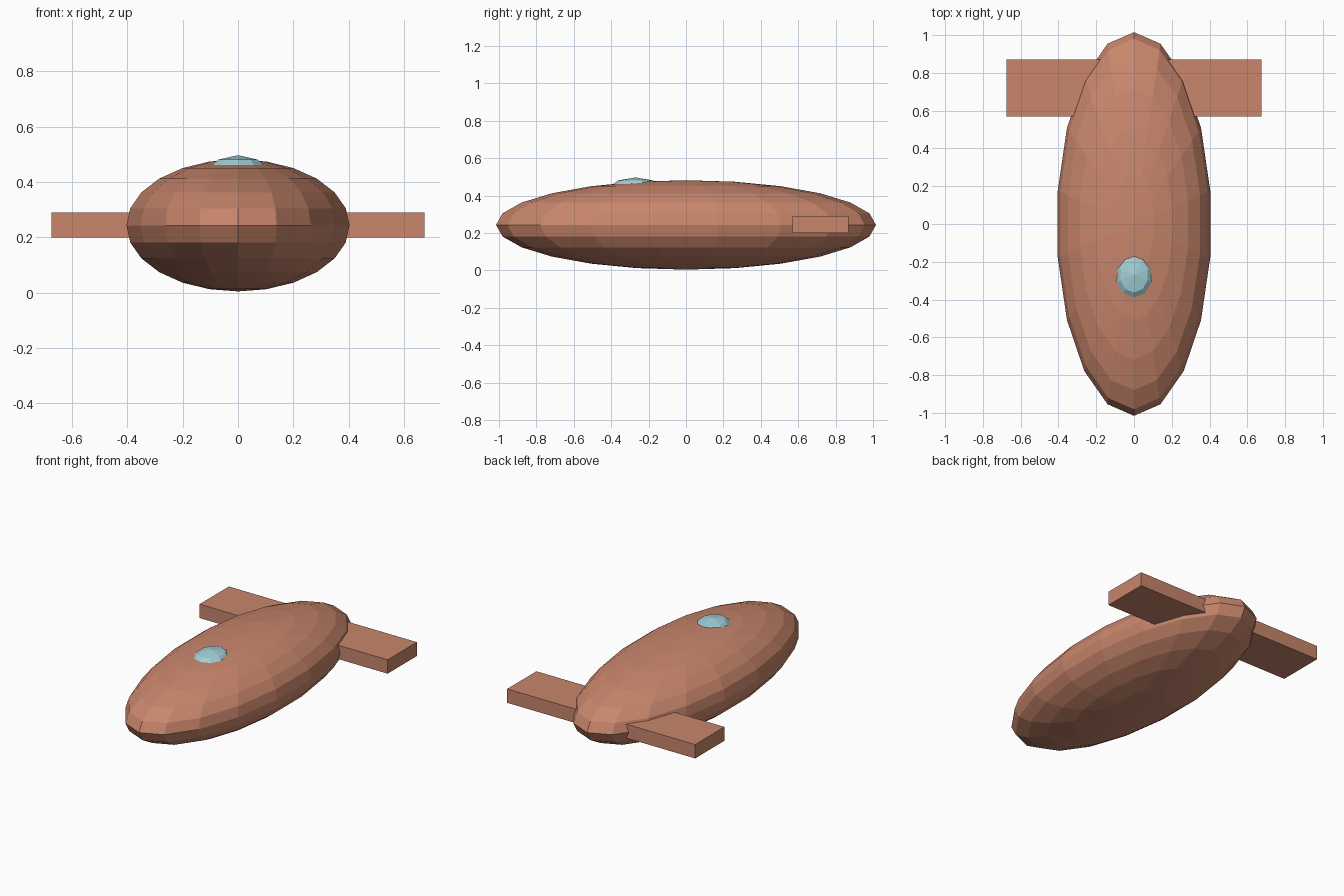
import bpy

cube = bpy.data.objects.get("Cube")
if cube:
    bpy.data.objects.remove(cube, do_unlink=True)


def material(name, rgb):
    mat = bpy.data.materials.new(name)
    mat.use_nodes = True
    mat.diffuse_color = (*rgb, 1)
    mat.node_tree.nodes["Principled BSDF"].inputs["Base Color"].default_value = (*rgb, 1)
    return mat


def finish(name, scale, mat):
    obj = bpy.context.object
    obj.name = name
    obj.scale = scale
    bpy.ops.object.transform_apply(location=False, rotation=False, scale=True)
    obj.data.materials.append(mat)
    return obj


def ellipsoid(name, segments, rings, centre, radii, mat):
    bpy.ops.mesh.primitive_uv_sphere_add(
        segments=segments, ring_count=rings, radius=1, location=centre)
    return finish(name, radii, mat)


def box(name, centre, size, mat):
    bpy.ops.mesh.primitive_cube_add(size=1, location=centre)
    return finish(name, size, mat)


terracotta = material("terracotta", (0.58, 0.24, 0.15))
pale_blue = material("pale blue", (0.36, 0.62, 0.68))

# Faceted hull, with a flat facet at the nose and tail
hull = ellipsoid("hull", 18, 12, (0, 0, 0.243), (0.41, 1.0155, 0.239), terracotta)

# Shallow canopy dome sunk into the top of the hull
canopy = ellipsoid("canopy", 10, 5, (0, -0.27, 0.412), (0.13, 0.158, 0.085), pale_blue)

# Rear fins, rooted inside the hull
for side, name in ((1, "left_fin"), (-1, "right_fin")):
    box(name, (side * 0.3875, 0.72, 0.245), (0.575, 0.30, 0.09), terracotta)
